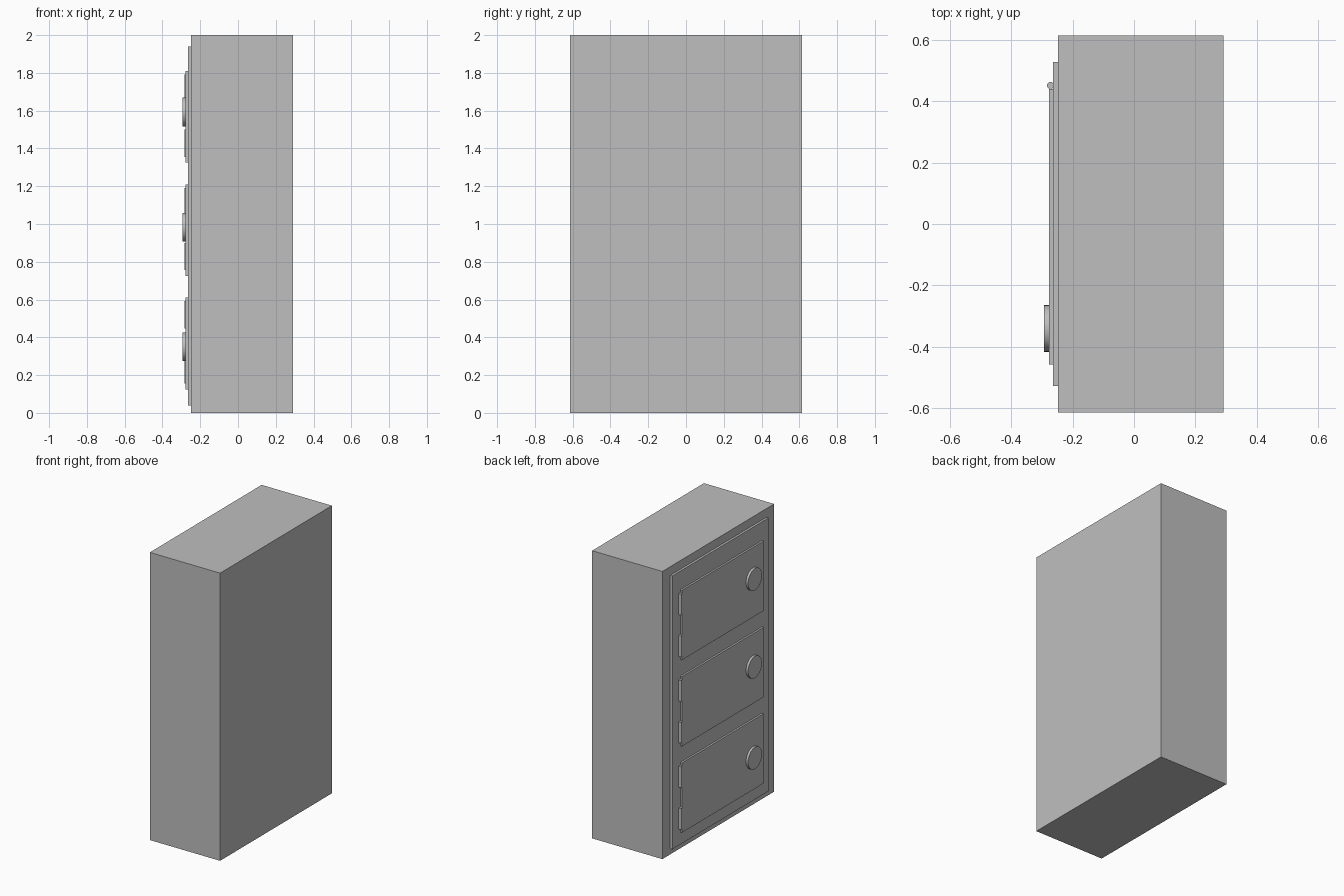
import bpy
import math

cube = bpy.data.objects.get("Cube")
if cube:
    bpy.data.objects.remove(cube, do_unlink=True)

GREY = (0.52, 0.52, 0.52, 1)
metal = bpy.data.materials.new("grey_metal")
metal.use_nodes = True
metal.diffuse_color = GREY
metal.node_tree.nodes["Principled BSDF"].inputs["Base Color"].default_value = GREY


def box(name, x, y, z):
    """Box from (low, high) pairs on each axis."""
    bpy.ops.mesh.primitive_cube_add(size=1, location=[sum(p) / 2 for p in (x, y, z)])
    ob = bpy.context.object
    ob.name = name
    ob.scale = [p[1] - p[0] for p in (x, y, z)]
    bpy.ops.object.transform_apply(location=False, rotation=False, scale=True)
    ob.data.materials.append(metal)
    return ob


def cylinder(name, radius, depth, location, sides, tilt=0):
    """Upright cylinder, or one lying along x when tilted."""
    bpy.ops.mesh.primitive_cylinder_add(vertices=sides, radius=radius, depth=depth,
                                        location=location, rotation=(0, tilt, 0))
    ob = bpy.context.object
    ob.name = name
    ob.data.materials.append(metal)
    bpy.ops.object.shade_smooth_by_angle(angle=math.radians(40))
    return ob


# Cabinet body and the raised panel that carries the doors
box("cabinet_body", (-0.248, 0.292), (-0.614, 0.614), (0, 2))
box("door_panel", (-0.264, -0.248), (-0.528, 0.528), (0.04, 1.94))

# Three doors, each with a round knob and two hinge barrels
rows = (("lower", 0.125, 0.35), ("middle", 0.725, 0.983), ("upper", 1.325, 1.593))
for row, base, knob_z in rows:
    box(row + "_door", (-0.277, -0.264), (-0.458, 0.44), (base, base + 0.485))
    cylinder(row + "_knob", 0.076, 0.016, (-0.285, -0.34, knob_z), 32, math.pi / 2)
    for part, offset in (("bottom", 0.103), ("top", 0.394)):
        cylinder(f"{row}_{part}_hinge", 0.0115, 0.145, (-0.272, 0.451, base + offset), 16)
